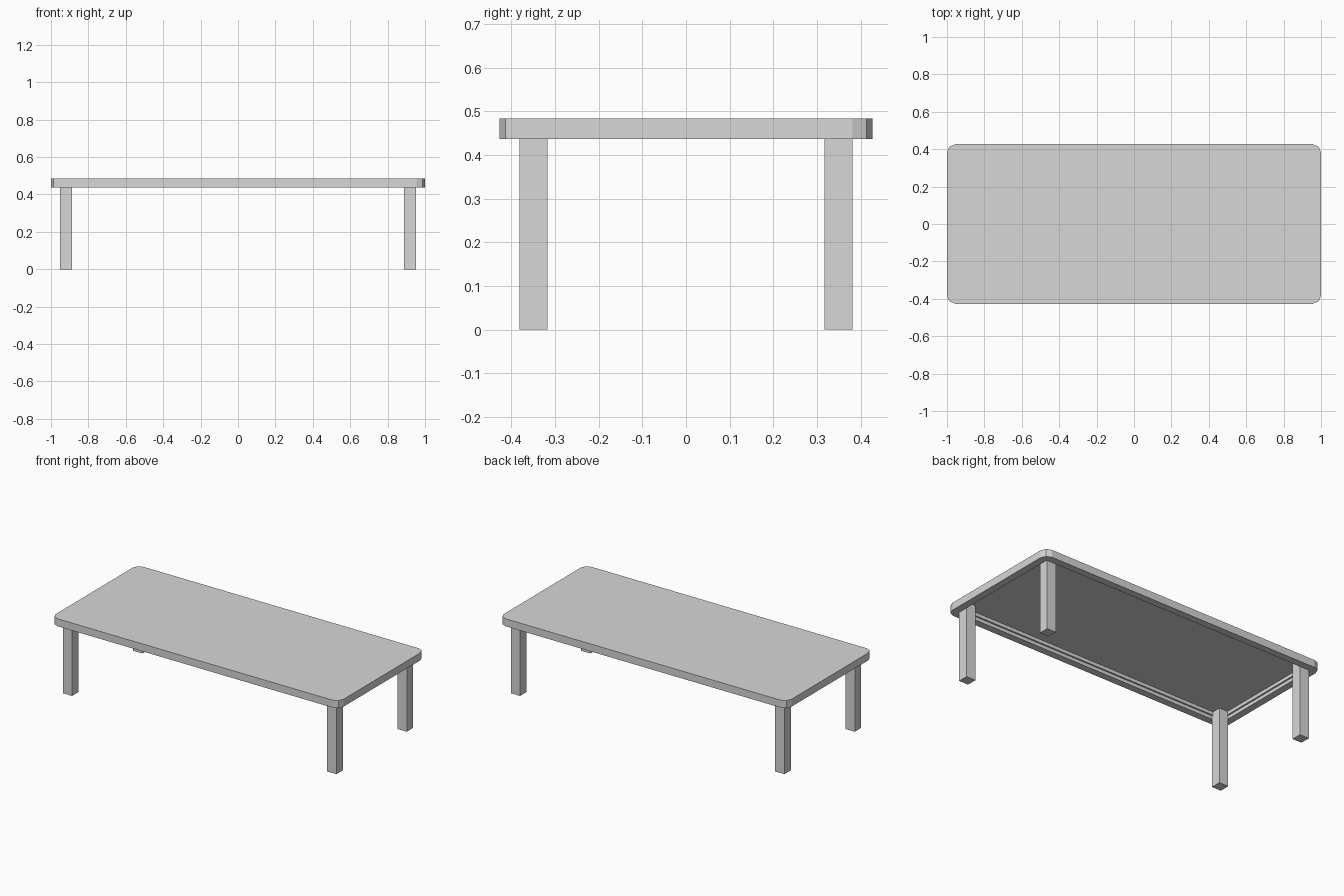
import bpy, bmesh
from math import cos, sin, pi

cube = bpy.data.objects.get("Cube")
if cube:
    bpy.data.objects.remove(cube)

HALF_X, HALF_Y = 1.0, 0.427
TOP, UNDER = 0.484, 0.437
RADIUS, RIM, LEDGE = 0.045, 0.045, 0.01
STEP_Z, CEILING_Z = 0.458, 0.479
LEG_X, LEG_Y, LEG_W = 0.919, 0.349, 0.064
QUADRANTS = [(1, 1), (-1, 1), (-1, -1), (1, -1)]

grey = bpy.data.materials.new("light_grey")
grey.use_nodes = True
colour = (0.68, 0.68, 0.68, 1)
grey.diffuse_color = colour
grey.node_tree.nodes["Principled BSDF"].inputs["Base Color"].default_value = colour


def add_object(name, bm):
    bmesh.ops.recalc_face_normals(bm, faces=bm.faces)
    mesh = bpy.data.meshes.new(name)
    bm.to_mesh(mesh)
    bm.free()
    mesh.materials.append(grey)
    obj = bpy.data.objects.new(name, mesh)
    bpy.context.collection.objects.link(obj)


def rounded_ring(bm, z, steps=2):
    verts = []
    for i, (sx, sy) in enumerate(QUADRANTS):
        for k in range(steps + 1):
            a = (i + k / steps) * pi / 2
            verts.append(bm.verts.new((sx * (HALF_X - RADIUS) + RADIUS * cos(a),
                                       sy * (HALF_Y - RADIUS) + RADIUS * sin(a), z)))
    return verts


def square_ring(bm, inset, z):
    return [bm.verts.new((sx * (HALF_X - inset), sy * (HALF_Y - inset), z))
            for sx, sy in QUADRANTS]


def bridge(bm, a, b):
    for i in range(len(a)):
        j = (i + 1) % len(a)
        bm.faces.new((a[i], a[j], b[j], b[i]))


# Tabletop: rounded slab, hollow underneath
bm = bmesh.new()
upper, outer = rounded_ring(bm, TOP), rounded_ring(bm, UNDER)
bm.faces.new(upper)
bridge(bm, upper, outer)

# Stepped recess inside the rim
rings = [square_ring(bm, RIM, UNDER), square_ring(bm, RIM, STEP_Z),
         square_ring(bm, RIM + LEDGE, STEP_Z), square_ring(bm, RIM + LEDGE, CEILING_Z)]
for a, b in zip(rings, rings[1:]):
    bridge(bm, a, b)
bm.faces.new(rings[-1])

# Flat underside of the rim, from rounded corners to square ones
lip = rings[0]
for i in range(4):
    j = (i + 1) % 4
    bm.faces.new((outer[3 * i + 2], outer[3 * j], lip[j], lip[i]))
    for k in range(2):
        bm.faces.new((outer[3 * i + k], outer[3 * i + k + 1], lip[i]))
add_object("tabletop", bm)

# Four square legs reaching up into the recess
for end, sx in (("left", 1), ("right", -1)):
    for side, sy in (("front", -1), ("back", 1)):
        bm = bmesh.new()
        bmesh.ops.create_cube(bm, size=1)
        for v in bm.verts:
            v.co = (sx * LEG_X + v.co.x * LEG_W,
                    sy * LEG_Y + v.co.y * LEG_W,
                    (v.co.z + 0.5) * CEILING_Z)
        add_object(f"{side}_{end}_leg", bm)
